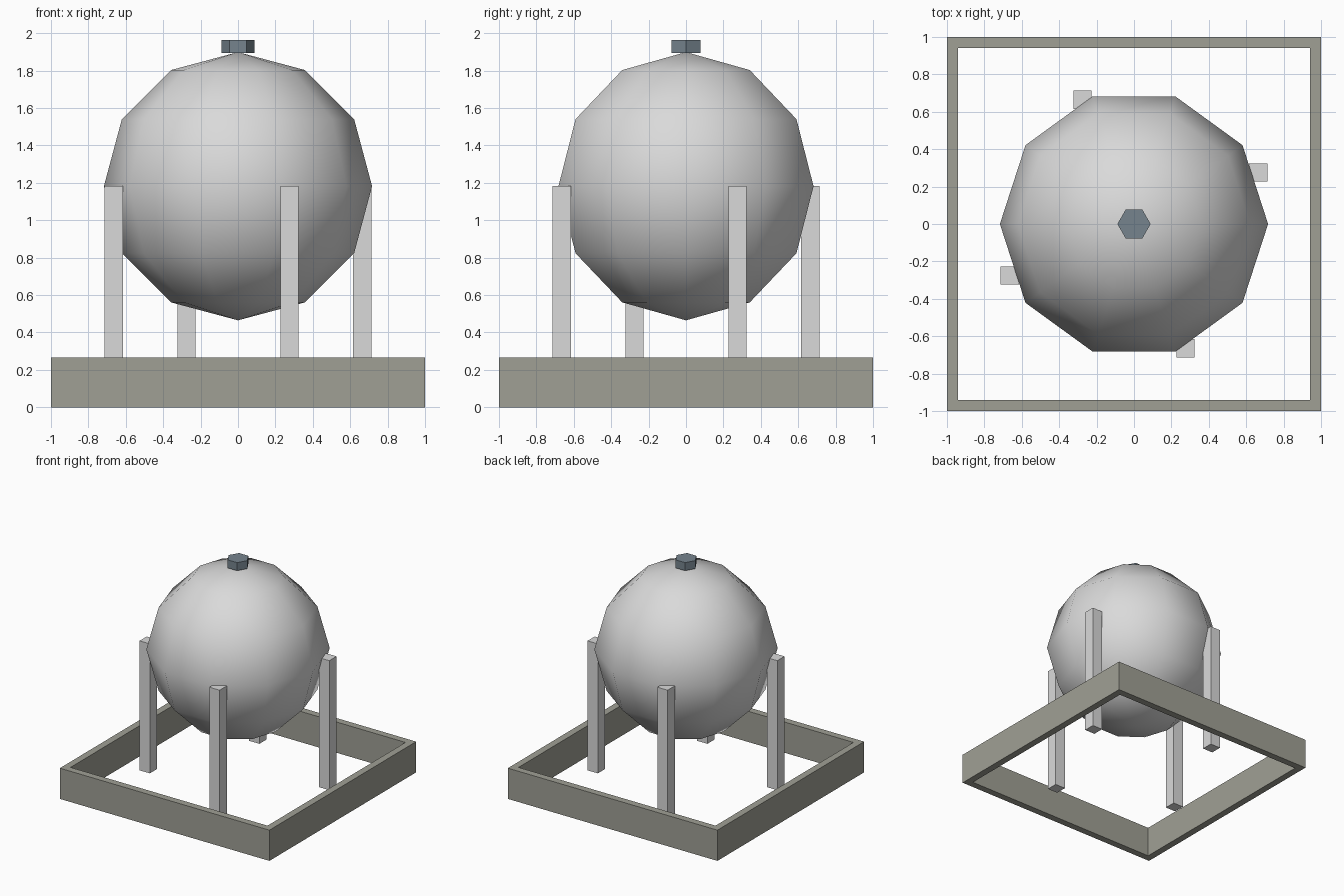
import bpy, bmesh
from math import radians
from mathutils import Matrix

cube = bpy.data.objects.get("Cube")
if cube:
    bpy.data.objects.remove(cube, do_unlink=True)


def material(name, rgb):
    mat = bpy.data.materials.new(name)
    mat.use_nodes = True
    mat.diffuse_color = (*rgb, 1)
    mat.node_tree.nodes["Principled BSDF"].inputs["Base Color"].default_value = (*rgb, 1)
    return mat


def finish(name, bm, mat, smooth=False):
    bmesh.ops.recalc_face_normals(bm, faces=bm.faces)
    for face in bm.faces:
        face.smooth = smooth
    mesh = bpy.data.meshes.new(name)
    bm.to_mesh(mesh)
    bm.free()
    mesh.materials.append(mat)
    obj = bpy.data.objects.new(name, mesh)
    bpy.context.collection.objects.link(obj)
    return obj


tank_grey = material("light grey", (0.7, 0.7, 0.7))
frame_grey = material("olive grey", (0.35, 0.35, 0.3))
cap_blue = material("blue grey", (0.18, 0.23, 0.27))

# Square open base wall
HEIGHT, WALL = 0.265, 0.06
bm = bmesh.new()
loops = []
for half, z in ((1, 0), (1, HEIGHT), (1 - WALL, HEIGHT), (1 - WALL, 0)):
    loops.append([bm.verts.new((sx * half, sy * half, z))
                  for sx, sy in ((-1, -1), (1, -1), (1, 1), (-1, 1))])
for i, loop in enumerate(loops):
    nxt = loops[(i + 1) % 4]
    for j in range(4):
        k = (j + 1) % 4
        bm.faces.new((loop[j], loop[k], nxt[k], nxt[j]))
finish("base_frame", bm, frame_grey)

# Ten-sided spherical tank
CENTRE = 1.182
bm = bmesh.new()
bmesh.ops.create_uvsphere(bm, u_segments=10, v_segments=6, radius=0.717,
                          matrix=Matrix.Translation((0, 0, CENTRE)))
# Keep a corner of the ring on the x axis
if max(v.co.x for v in bm.verts) < 0.71:
    bmesh.ops.rotate(bm, verts=bm.verts, matrix=Matrix.Rotation(radians(18), 3, "Z"))
finish("tank", bm, tank_grey, smooth=True)

# Four legs, turned a quarter each around the tank
LEG_BOTTOM = 0.065
for i, side in enumerate(("front", "left", "back", "right")):
    bm = bmesh.new()
    bmesh.ops.create_cube(bm, size=1)
    bmesh.ops.scale(bm, verts=bm.verts, vec=(0.098, 0.098, CENTRE - LEG_BOTTOM))
    bmesh.ops.translate(bm, verts=bm.verts,
                        vec=(0.275, -0.664, (CENTRE + LEG_BOTTOM) / 2))
    bmesh.ops.rotate(bm, verts=bm.verts, matrix=Matrix.Rotation(radians(90 * i), 3, "Z"))
    finish(side + "_leg", bm, tank_grey)

# Hexagonal filler cap with corners on the x axis
bm = bmesh.new()
bmesh.ops.create_cone(bm, cap_ends=True, segments=6, radius1=0.089, radius2=0.089,
                      depth=0.07, matrix=Matrix.Translation((0, 0, 1.93)))
if max(v.co.x for v in bm.verts) < 0.085:
    bmesh.ops.rotate(bm, verts=bm.verts, matrix=Matrix.Rotation(radians(30), 3, "Z"))
finish("filler_cap", bm, cap_blue)
